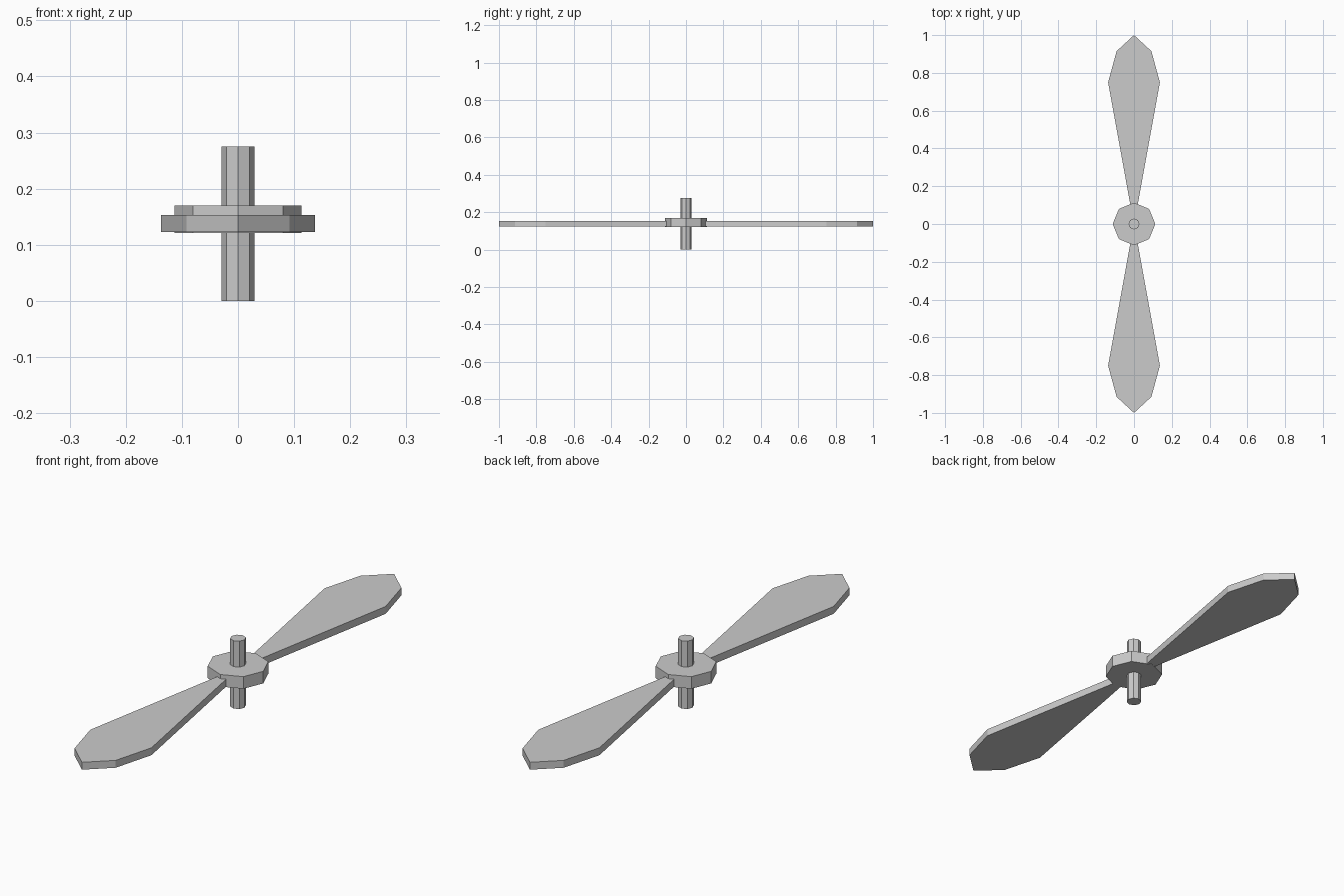
import bpy, bmesh
from math import pi

if "Cube" in bpy.data.objects:
    bpy.data.objects.remove(bpy.data.objects["Cube"])


def octagon_prism(name, radius, z0, z1):
    bpy.ops.mesh.primitive_cylinder_add(vertices=8, radius=radius, depth=z1 - z0,
                                        location=(0, 0, (z0 + z1) / 2))
    bpy.context.object.name = name


def blade(name, turn, z0, z1):
    # Half outline (half width, distance from the axis), mirrored across x
    side = [(0.010, 0.05), (0.137, 0.75), (0.092, 0.915)]
    outline = side + [(0, 1.0)] + [(-x, y) for x, y in reversed(side)]
    bm = bmesh.new()
    face = bm.faces.new([bm.verts.new((x, y, z0)) for x, y in outline])
    out = bmesh.ops.extrude_face_region(bm, geom=[face])
    top = [v for v in out["geom"] if isinstance(v, bmesh.types.BMVert)]
    bmesh.ops.translate(bm, verts=top, vec=(0, 0, z1 - z0))
    bmesh.ops.recalc_face_normals(bm, faces=bm.faces)
    mesh = bpy.data.meshes.new(name)
    bm.to_mesh(mesh)
    bm.free()
    ob = bpy.data.objects.new(name, mesh)
    ob.rotation_euler.z = turn
    bpy.context.collection.objects.link(ob)


# Central shaft and hub
octagon_prism("shaft", 0.029, 0, 0.275)
octagon_prism("hub", 0.113, 0.121, 0.17)

# Two opposite blades
for i in range(2):
    blade(f"blade_{i + 1}", i * pi, 0.123, 0.153)
